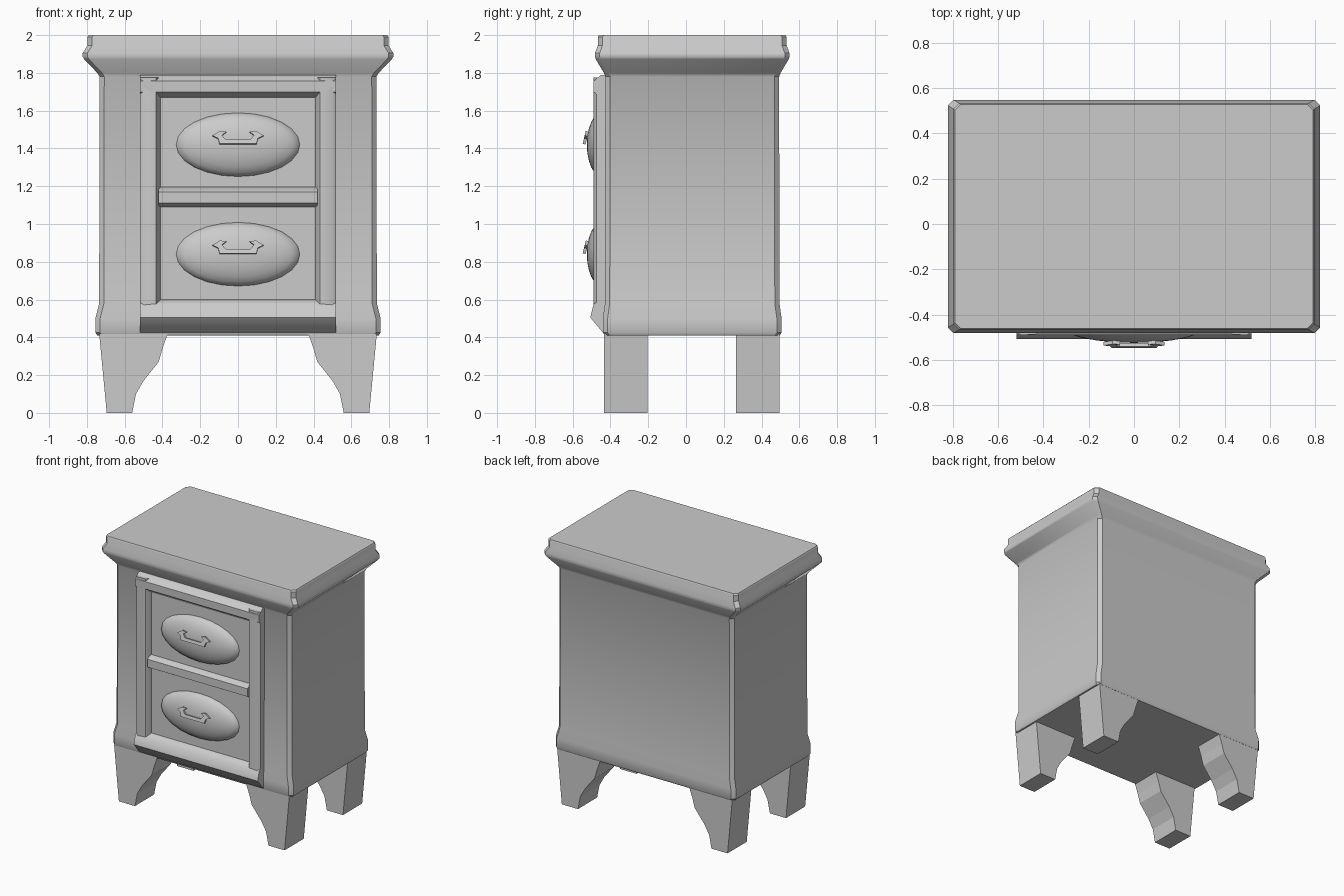
import bpy, bmesh, math
from mathutils import Vector, Matrix

if "Cube" in bpy.data.objects:
    bpy.data.objects.remove(bpy.data.objects["Cube"])


def finish(name, bm, smooth=None):
    bmesh.ops.recalc_face_normals(bm, faces=bm.faces)
    mesh = bpy.data.meshes.new(name)
    bm.to_mesh(mesh)
    bm.free()
    ob = bpy.data.objects.new(name, mesh)
    bpy.context.collection.objects.link(ob)
    if smooth:
        bpy.ops.object.select_all(action='DESELECT')
        bpy.context.view_layer.objects.active = ob
        ob.select_set(True)
        bpy.ops.object.shade_smooth_by_angle(angle=math.radians(smooth))
    return ob


def loft(name, rings, smooth=None):
    """Bridge equal-sized rings of points and cap both ends."""
    bm = bmesh.new()
    loops = [[bm.verts.new(p) for p in ring] for ring in rings]
    n = len(loops[0])
    for a, b in zip(loops, loops[1:]):
        for i in range(n):
            j = (i + 1) % n
            bm.faces.new((a[i], a[j], b[j], b[i]))
    bm.faces.new(loops[0])
    bm.faces.new(loops[-1])
    return finish(name, bm, smooth)


def chamfered_ring(hx, hy, z, c=0.025, cy=0.033):
    pts = [(hx, hy - c), (hx - c, hy), (c - hx, hy), (-hx, hy - c),
           (-hx, c - hy), (c - hx, -hy), (hx - c, -hy), (hx, c - hy)]
    return [(x, y + cy, z) for x, y in pts]


# Cabinet body: flared plinth, straight sides, moulded top
body = [(0.745, 0.463, 0.41), (0.755, 0.473, 0.425), (0.755, 0.473, 0.50),
        (0.735, 0.462, 0.58), (0.733, 0.460, 1.78), (0.745, 0.468, 1.80),
        (0.815, 0.511, 1.873), (0.822, 0.515, 1.885), (0.822, 0.515, 1.905),
        (0.797, 0.500, 1.945), (0.797, 0.500, 1.99), (0.790, 0.494, 2.0)]
loft("cabinet_body", [chamfered_ring(*r) for r in body], 35)

# Legs with a curved inner bracket
leg = [(0.735, 0.42), (0.695, 0), (0.56, 0), (0.54, 0.10), (0.50, 0.17),
       (0.42, 0.27), (0.40, 0.34), (0.37, 0.425)]
for side, s in (("left", -1), ("right", 1)):
    for end, y0, y1 in (("front", -0.435, -0.205), ("back", 0.265, 0.495)):
        loft(f"{end}_{side}_leg", [[(s * x, y, z) for x, z in leg] for y in (y0, y1)])

# Drawer fronts behind the raised frame
loft("drawer_panel", [[(-0.44, y, 0.55), (0.44, y, 0.55), (0.44, y, 1.72), (-0.44, y, 1.72)]
                      for y in (-0.40, -0.45)])

# Frame stiles
stile = [(0.41, -0.42), (0.41, -0.45), (0.435, -0.488), (0.50, -0.49),
         (0.52, -0.475), (0.52, -0.42)]
for side, s in (("left", -1), ("right", 1)):
    loft(f"{side}_stile", [[(s * x, y, z) for x, y in stile] for z in (0.50, 1.775)], 50)

# Frame rails: (width, profile in y, z)
rails = {
    "top_rail": (0.52, [(-0.42, 1.67), (-0.45, 1.67), (-0.489, 1.70), (-0.491, 1.757),
                        (-0.47, 1.77), (-0.45, 1.79), (-0.42, 1.79)]),
    "middle_rail": (0.42, [(-0.42, 1.09), (-0.45, 1.09), (-0.485, 1.11),
                           (-0.485, 1.17), (-0.45, 1.195), (-0.42, 1.195)]),
    "bottom_rail": (0.52, [(-0.42, 0.60), (-0.45, 0.60), (-0.489, 0.575),
                           (-0.507, 0.505), (-0.44, 0.425), (-0.42, 0.42)]),
}
for name, (w, prof) in rails.items():
    loft(name, [[(x, y, z) for y, z in prof] for x in (-w, w)], 50)

# Oval bosses and tilted drawer handles
half = [(0.098, -0.035), (0.105, -0.005), (0.135, 0.01), (0.095, 0.035),
        (0.062, 0.03), (0.085, 0.012), (0.065, -0.012)]
outline = half + [(-x, z) for x, z in reversed(half)]
tilt = Matrix.Rotation(math.radians(-14), 4, 'X')
for label, z in (("upper", 1.42), ("lower", 0.84)):
    bm = bmesh.new()
    bmesh.ops.create_uvsphere(
        bm, u_segments=24, v_segments=12, radius=1,
        matrix=Matrix.Translation((0, -0.445, z)) @ Matrix.Diagonal((0.33, 0.08, 0.17, 1))
        @ Matrix.Rotation(math.pi / 2, 4, 'X'))
    finish(f"{label}_oval_boss", bm, 40)
    place = Matrix.Translation((0, -0.531, z + 0.037)) @ (
        tilt if (tilt @ Vector((0, 0, -1))).y < 0 else tilt.inverted())
    loft(f"{label}_handle", [[place @ Vector((x, y, h)) for x, h in outline]
                             for y in (-0.008, 0.008)])
